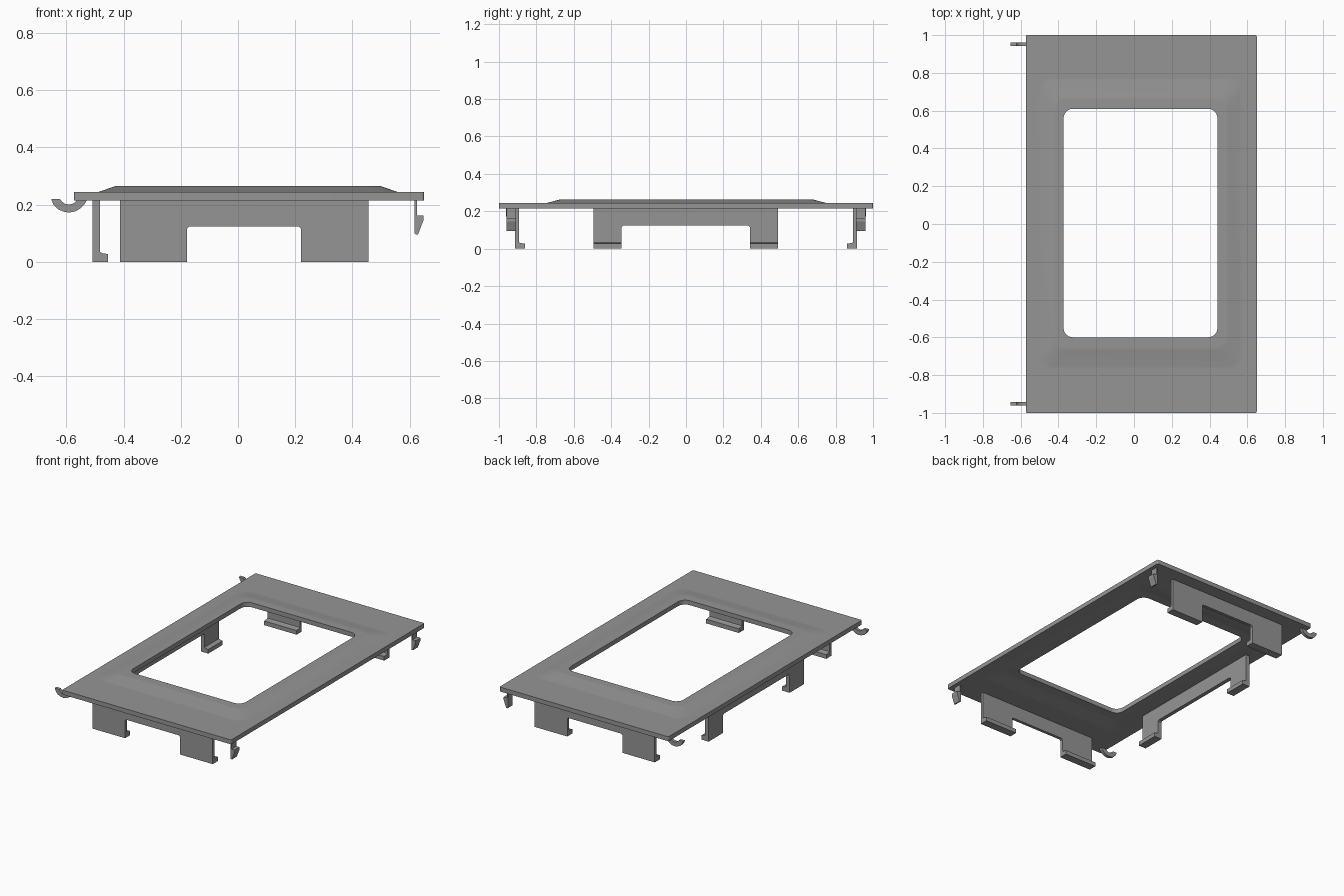
import bpy, bmesh, math
from mathutils import Vector

if "Cube" in bpy.data.objects:
    bpy.data.objects.remove(bpy.data.objects["Cube"])

grey = bpy.data.materials.new("dark_grey")
grey.diffuse_color = (0.3, 0.3, 0.3, 1)
grey.use_nodes = True
grey.node_tree.nodes["Principled BSDF"].inputs["Base Color"].default_value = grey.diffuse_color


def finish(name, bm, smooth=False):
    bmesh.ops.recalc_face_normals(bm, faces=bm.faces)
    me = bpy.data.meshes.new(name)
    bm.to_mesh(me)
    bm.free()
    me.materials.append(grey)
    ob = bpy.data.objects.new(name, me)
    bpy.context.collection.objects.link(ob)
    if smooth:
        bpy.ops.object.select_all(action='DESELECT')
        ob.select_set(True)
        bpy.context.view_layer.objects.active = ob
        bpy.ops.object.shade_smooth_by_angle(angle=math.radians(30))
    return ob


def prism(name, profile, axis, a, b, smooth=False):
    """Extrude a (horizontal, z) profile along axis 'x' or 'y' from a to b."""
    bm = bmesh.new()
    vs = [bm.verts.new((a, h, z) if axis == 'x' else (h, a, z)) for h, z in profile]
    face = bm.faces.new(vs)
    ext = bmesh.ops.extrude_face_region(bm, geom=[face])
    d = Vector((b - a, 0, 0)) if axis == 'x' else Vector((0, b - a, 0))
    bmesh.ops.translate(bm, vec=d, verts=[v for v in ext['geom'] if isinstance(v, bmesh.types.BMVert)])
    return finish(name, bm, smooth)


def rounded_ring(bm, x0, x1, y0, y1, r, z, n=6):
    centres = [(x1 - r, y1 - r), (x0 + r, y1 - r), (x0 + r, y0 + r), (x1 - r, y0 + r)]
    ring = []
    for q, (cx, cy) in enumerate(centres):
        for i in range(n + 1):
            t = math.pi / 2 * (q + i / n)
            ring.append(bm.verts.new((cx + r * math.cos(t), cy + r * math.sin(t), z)))
    return ring


# Cover plate: bent sheet with a raised surround and a rounded window
T = 0.029
sections = [(-0.573, 0.65, -1.0, 1.0, 0.008, 0.243),
            (-0.51, 0.58, -0.77, 0.775, 0.07, 0.243),
            (-0.49, 0.56, -0.75, 0.755, 0.06, 0.243),
            (-0.43, 0.5, -0.67, 0.675, 0.06, 0.264),
            (-0.415, 0.485, -0.65, 0.655, 0.06, 0.264),
            (-0.373, 0.442, -0.6, 0.61, 0.05, 0.264)]
bm = bmesh.new()
rings = [rounded_ring(bm, *s) for s in sections]
rings += [rounded_ring(bm, *s[:5], s[5] - T) for s in reversed(sections)]
for k, ra in enumerate(rings):
    rb = rings[(k + 1) % len(rings)]
    for i in range(len(ra)):
        j = (i + 1) % len(ra)
        bm.faces.new((ra[i], ra[j], rb[j], rb[i]))
finish("cover_plate", bm, True)


# Notched skirt panels, each with two inward feet
def notched(a, b, c, d, top=0.217, notch=0.123, e=0.008):
    return [(a, 0), (b, 0), (b, notch - e), (b + e, notch), (c - e, notch),
            (c, notch - e), (c, 0), (d, 0), (d, top), (a, top)]


def foot(wall, tip):
    s = 1 if tip > wall else -1
    return [(wall, 0), (tip, 0), (tip, 0.027), (wall + s * 0.008, 0.03), (wall, 0.034)]


ends = (-0.413, -0.178, 0.22, 0.456)
for label, s in (("front", -1), ("back", 1)):
    prism(label + "_skirt", notched(*ends), 'y', s * 0.913, s * 0.893)
    for i in (0, 2):
        prism(label + "_skirt_foot", foot(s * 0.893, s * 0.86), 'x', ends[i], ends[i + 1])

sides = (-0.495, -0.345, 0.342, 0.492)
prism("left_skirt", notched(*sides, top=0.219), 'x', -0.508, -0.482)
for i in (0, 2):
    prism("left_skirt_foot", foot(-0.482, -0.455), 'y', sides[i], sides[i + 1])

# Snap barbs on the right edge, curved hinge hooks on the left edge
barb = [(0.617, 0.217), (0.617, 0.1), (0.621, 0.095), (0.629, 0.095), (0.643, 0.132),
        (0.648, 0.145), (0.648, 0.162), (0.625, 0.162), (0.625, 0.217)]
hook = [(-0.653, 0.22), (-0.645, 0.2), (-0.63, 0.184), (-0.61, 0.175), (-0.59, 0.172),
        (-0.568, 0.176), (-0.55, 0.187), (-0.537, 0.2), (-0.528, 0.217), (-0.562, 0.217),
        (-0.57, 0.207), (-0.58, 0.202), (-0.592, 0.2), (-0.605, 0.203), (-0.615, 0.21), (-0.622, 0.219)]
for label, s in (("front", -1), ("back", 1)):
    prism(label + "_snap_barb", barb, 'y', s * 0.96, s * 0.91)
    prism(label + "_hinge_hook", hook, 'y', s * 0.962, s * 0.942, True)
